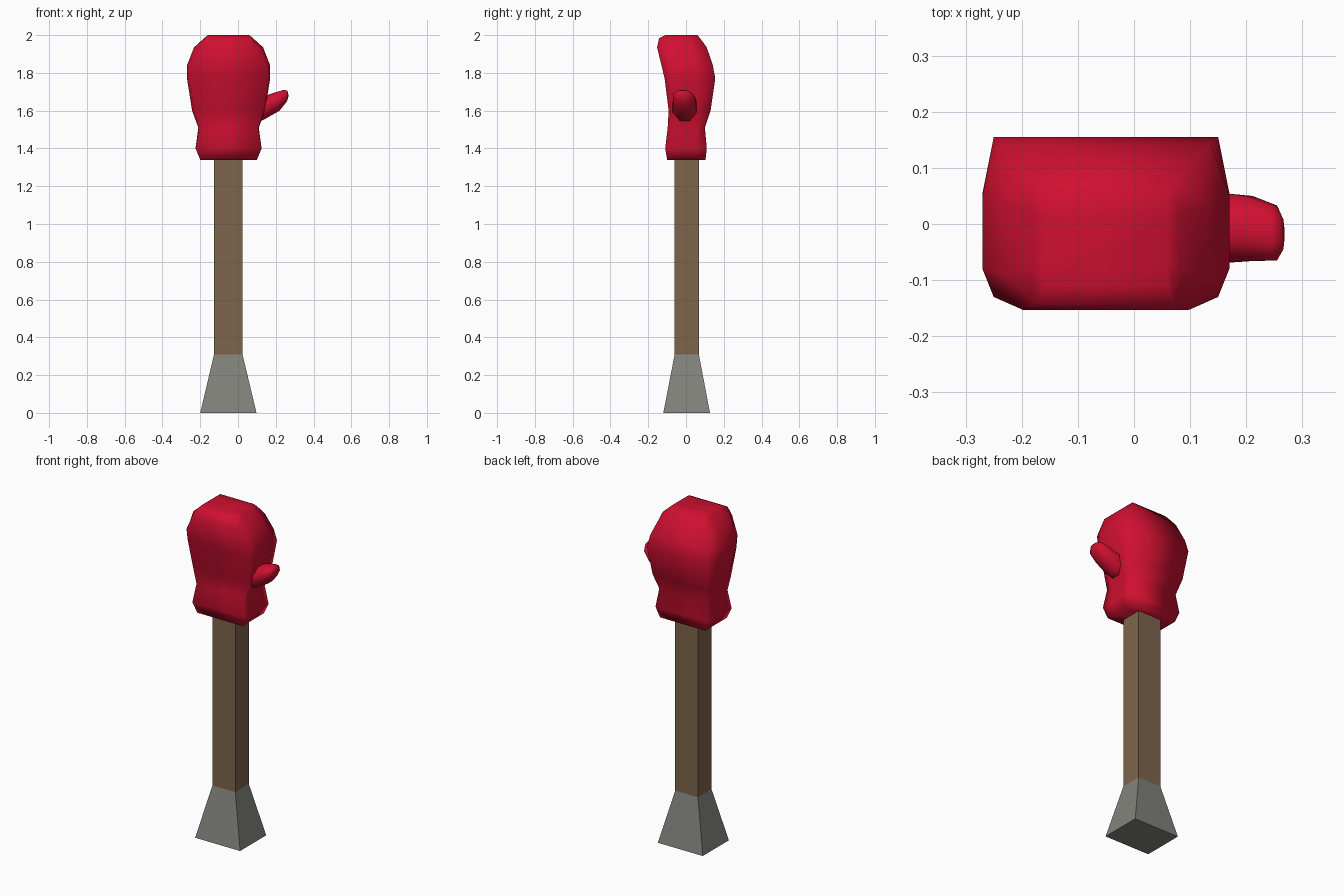
import bpy, bmesh, math
from mathutils import Vector

if "Cube" in bpy.data.objects:
    bpy.data.objects.remove(bpy.data.objects["Cube"])


def material(name, rgb):
    m = bpy.data.materials.new(name)
    m.diffuse_color = (*rgb, 1)
    m.use_nodes = True
    m.node_tree.nodes["Principled BSDF"].inputs["Base Color"].default_value = m.diffuse_color
    return m


RED = material("red leather", (0.63, 0.005, 0.03))
WOOD = material("brown wood", (0.21, 0.13, 0.072))
GREY = material("grey metal", (0.225, 0.225, 0.205))


def loft(name, rings, mat, smooth):
    """Skin a list of equally long rings and cap both ends."""
    bm = bmesh.new()
    loops = [[bm.verts.new(p) for p in ring] for ring in rings]
    n = len(loops[0])
    for a, b in zip(loops, loops[1:]):
        for i in range(n):
            j = (i + 1) % n
            bm.faces.new((a[i], a[j], b[j], b[i]))
    bm.faces.new(loops[0][::-1])
    bm.faces.new(loops[-1])
    bmesh.ops.recalc_face_normals(bm, faces=bm.faces)
    for f in bm.faces:
        f.smooth = smooth
    me = bpy.data.meshes.new(name)
    bm.to_mesh(me)
    bm.free()
    me.materials.append(mat)
    ob = bpy.data.objects.new(name, me)
    bpy.context.collection.objects.link(ob)
    return ob


def rect(x0, x1, y0, y1, z):
    return [(x0, y0, z), (x1, y0, z), (x1, y1, z), (x0, y1, z)]


CX = -0.05  # axis of post and glove

# Flared foot and square post
loft("foot", [rect(-0.20, 0.098, -0.12, 0.127, 0),
              rect(-0.127, 0.024, -0.06, 0.068, 0.31)], GREY, False)
loft("post", [rect(-0.127, 0.024, -0.06, 0.068, 0.31),
              rect(-0.127, 0.024, -0.06, 0.068, 1.36)], WOOD, False)

# Glove: z, half widths (front, side, back), depths (front, side front, side back, back)
sections = [
    (1.34, .15, .15, .15, -.10, -.05, .05, .103),
    (1.40, .175, .175, .175, -.11, -.05, .05, .11),
    (1.51, .157, .16, .157, -.097, -.05, .05, .10),
    (1.60, .183, .193, .18, -.092, -.05, .06, .13),
    (1.77, .205, .22, .20, -.113, -.08, .055, .155),
    (1.84, .20, .22, .187, -.13, -.08, .05, .142),
    (1.935, .148, .183, .15, -.153, -.09, .03, .11),
    (1.983, .125, .13, .125, -.143, -.08, .02, .075),
    (2.00, .11, .11, .11, -.11, -.06, .01, .06),
]
rings = []
for z, xf, xs, xb, yf, ysf, ysb, yb in sections:
    half = [(xf, yf), (xs, ysf), (xs, ysb), (xb, yb)]
    rings.append([(CX + x, y, z) for x, y in half] +
                 [(CX - x, y, z) for x, y in reversed(half)])
loft("glove", rings, RED, True)

# Thumb: upper point, lower point (x, z) and depth range of each section
thumb = [
    ((0.09, 1.68), (0.09, 1.53), -.072, .060),
    ((0.155, 1.683), (0.145, 1.557), -.070, .056),
    ((0.19, 1.695), (0.22, 1.60), -.066, .050),
    ((0.243, 1.710), (0.260, 1.65), -.065, .033),
    ((0.262, 1.706), (0.268, 1.68), -.045, .008),
]
rings = []
for up, low, y0, y1 in thumb:
    ring = []
    for k in range(8):
        a = math.radians(22.5 + 45 * k)
        s, c = (max(-1, min(1, f(a) / 0.924)) for f in (math.sin, math.cos))
        p = Vector(low).lerp(Vector(up), (s + 1) / 2)
        ring.append((p.x, (y0 + y1) / 2 + c * (y1 - y0) / 2, p.y))
    rings.append(ring)
loft("thumb", rings, RED, True)
